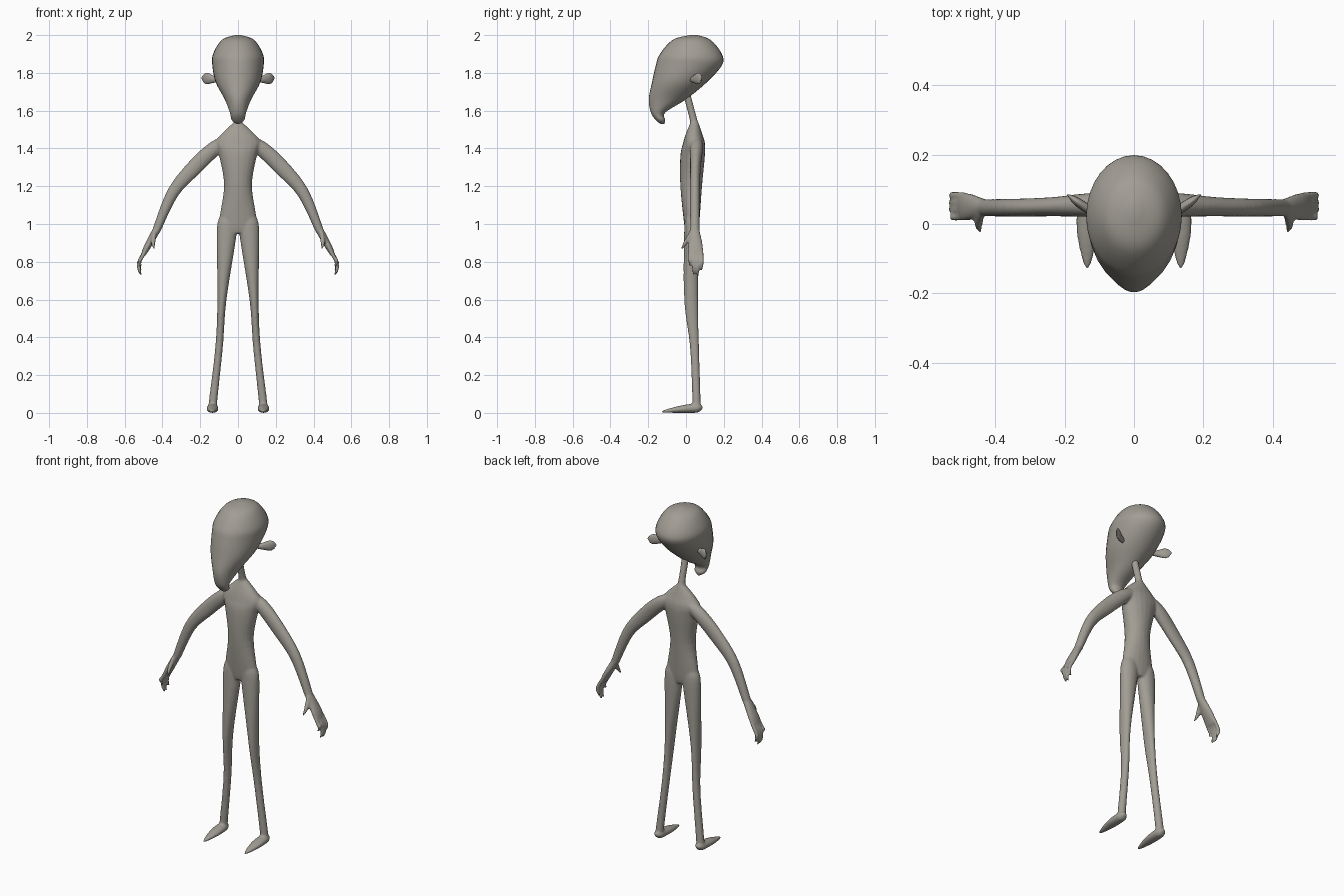
import bpy, bmesh, math
from mathutils import Vector

if "Cube" in bpy.data.objects:
    bpy.data.objects.remove(bpy.data.objects["Cube"], do_unlink=True)

COLOUR = (.36, .34, .3, 1)
skin = bpy.data.materials.new("warm_grey_skin")
skin.use_nodes = True
skin.diffuse_color = COLOUR
skin.node_tree.nodes["Principled BSDF"].inputs["Base Color"].default_value = COLOUR

RIGHT, BACK, UP = Vector((1, 0, 0)), Vector((0, 1, 0)), Vector((0, 0, 1))


def ring(x, y, z, width, depth=None):
    """Ellipse centred on a point; depth is its radius along the loft's reference axis."""
    return Vector((x, y, z, width, width if depth is None else depth))


def level(z, back, front, half_width):
    """Horizontal ellipse on the centre line between a front and a back edge."""
    return ring(0, (back + front) / 2, z, half_width, (back - front) / 2)


def sole(y, half_width, height):
    """Foot section that rests on the floor."""
    return ring(.135, y, height / 2, half_width, height / 2)


def spline(rows, steps):
    """Resample rows along a Catmull-Rom curve."""
    padded = [rows[0], *rows, rows[-1]]
    result = []
    for before, start, end, after in zip(padded, padded[1:], padded[2:], padded[3:]):
        leave, arrive = (end - before) / 2, (after - start) / 2
        for step in range(steps):
            t = step / steps
            ease = t * t * (3 - 2 * t)
            result.append(start.lerp(end, ease) + leave * t * (1 - t) ** 2
                          - arrive * t * t * (1 - t))
    return result + [rows[-1]]


def loft(bm, rows, reference=BACK, normal=None, sides=20, steps=5):
    """Skin a tube through elliptical rings and close both ends."""
    rows = spline(rows, steps)
    points = [Vector(row[:3]) for row in rows]
    last = len(rows) - 1
    rings = []
    for i, (centre, row) in enumerate(zip(points, rows)):
        along = normal or (points[min(i + 1, last)] - points[max(i - 1, 0)]).normalized()
        deep = (reference - along * reference.dot(along)).normalized()
        wide = deep.cross(along)
        angles = [math.tau * side / sides for side in range(sides)]
        rings.append([bm.verts.new(centre + wide * row[3] * math.cos(angle)
                                   + deep * row[4] * math.sin(angle)) for angle in angles])
    for lower, upper in zip(rings, rings[1:]):
        for side in range(sides):
            following = (side + 1) % sides
            bm.faces.new((lower[side], lower[following], upper[following], upper[side]))
    bm.faces.new(reversed(rings[0]))
    bm.faces.new(rings[-1])


def finish(name, bm, mirrored=False):
    """Turn the mesh into a smooth object, mirrored to the other side if asked."""
    bmesh.ops.recalc_face_normals(bm, faces=bm.faces)
    for face in bm.faces:
        face.smooth = True
    mesh = bpy.data.meshes.new(name)
    bm.to_mesh(mesh)
    bm.free()
    mesh.materials.append(skin)
    part = bpy.data.objects.new(name, mesh)
    bpy.context.collection.objects.link(part)
    if mirrored:
        part.modifiers.new("mirror", "MIRROR").use_mirror_merge = False
    return part


# Torso and neck
body = bmesh.new()
loft(body, [level(z=.95, back=.06, front=0, half_width=.05),
            level(z=1, back=.07, front=-.01, half_width=.1),
            level(z=1.2, back=.085, front=-.03, half_width=.074),
            level(z=1.36, back=.1, front=-.03, half_width=.1),
            level(z=1.43, back=.1, front=-.015, half_width=.12),
            level(z=1.48, back=.085, front=0, half_width=.085),
            level(z=1.54, back=.065, front=.025, half_width=.02)], normal=UP)
loft(body, [ring(x=0, y=.05, z=1.48, width=.04, depth=.03),
            ring(x=0, y=.04, z=1.55, width=.02),
            ring(x=0, y=0, z=1.7, width=.02)])

# Leg
loft(body, [ring(x=.055, y=.03, z=1.03, width=.045, depth=.034),
            ring(x=.06, y=.03, z=.95, width=.053, depth=.04),
            ring(x=.085, y=.027, z=.6, width=.024, depth=.037),
            ring(x=.1, y=.045, z=.35, width=.02, depth=.024),
            ring(x=.13, y=.055, z=.08, width=.022),
            ring(x=.135, y=.055, z=.02, width=.024)])

# Foot
loft(body, [sole(y=.08, half_width=.012, height=.03),
            sole(y=.06, half_width=.028, height=.05),
            sole(y=-.02, half_width=.031, height=.04),
            sole(y=-.1, half_width=.016, height=.02),
            sole(y=-.13, half_width=.004, height=.01)], reference=UP)

# Arm
loft(body, [ring(x=.06, y=.055, z=1.44, width=.03),
            ring(x=.13, y=.055, z=1.395, width=.04, depth=.034),
            ring(x=.23, y=.05, z=1.3, width=.042, depth=.028),
            ring(x=.345, y=.047, z=1.165, width=.032, depth=.026),
            ring(x=.432, y=.047, z=.965, width=.022, depth=.025)])

# Palm, fingers and thumb
loft(body, [ring(x=.43, y=.047, z=.97, width=.021, depth=.024),
            ring(x=.48, y=.05, z=.88, width=.018, depth=.04),
            ring(x=.502, y=.05, z=.835, width=.012, depth=.039)])
for finger, tip in enumerate((.775, .73, .727, .75)):
    y = .02 + finger * .021
    loft(body, [ring(.492, y, .855, width=.01),
                ring(.518, y, .81, width=.011),
                ring(.524, y, tip + .035, width=.01),
                ring(.511, y, tip, width=.004)], sides=12)
loft(body, [ring(x=.442, y=.035, z=.955, width=.018, depth=.012),
            ring(x=.449, y=0, z=.905, width=.012),
            ring(x=.443, y=-.023, z=.868, width=.005)], reference=RIGHT, sides=12)

# Fuse torso and limbs into one skin
body_part = finish("body", body, mirrored=True)
fuse = body_part.modifiers.new("fuse", "REMESH")
fuse.mode = "VOXEL"
fuse.voxel_size = .006
fuse.use_smooth_shade = True
relax = body_part.modifiers.new("relax", "SMOOTH")
relax.factor = .5
relax.iterations = 5

# Head: tall cranium narrowing to a drooping snout
head = bmesh.new()
loft(head, [level(z=2, back=.06, front=.02, half_width=.015),
            level(z=1.975, back=.13, front=-.07, half_width=.085),
            level(z=1.9, back=.19, front=-.138, half_width=.132),
            level(z=1.84, back=.19, front=-.16, half_width=.136),
            level(z=1.75, back=.11, front=-.18, half_width=.118),
            level(z=1.66, back=0, front=-.197, half_width=.07),
            level(z=1.59, back=-.11, front=-.186, half_width=.043),
            level(z=1.55, back=-.11, front=-.16, half_width=.033),
            level(z=1.53, back=-.115, front=-.135, half_width=.008)],
     normal=UP, sides=32)
finish("head", head)

# Ears: thin paddles swept back
ears = bmesh.new()
loft(ears, [ring(x=.1, y=.03, z=1.765, width=.012, depth=.014),
            ring(x=.13, y=.042, z=1.766, width=.013, depth=.019),
            ring(x=.165, y=.065, z=1.77, width=.012, depth=.03),
            ring(x=.185, y=.08, z=1.768, width=.005, depth=.018),
            ring(x=.19, y=.083, z=1.766, width=.002, depth=.004)], reference=UP, sides=16)
finish("ears", ears, mirrored=True)
